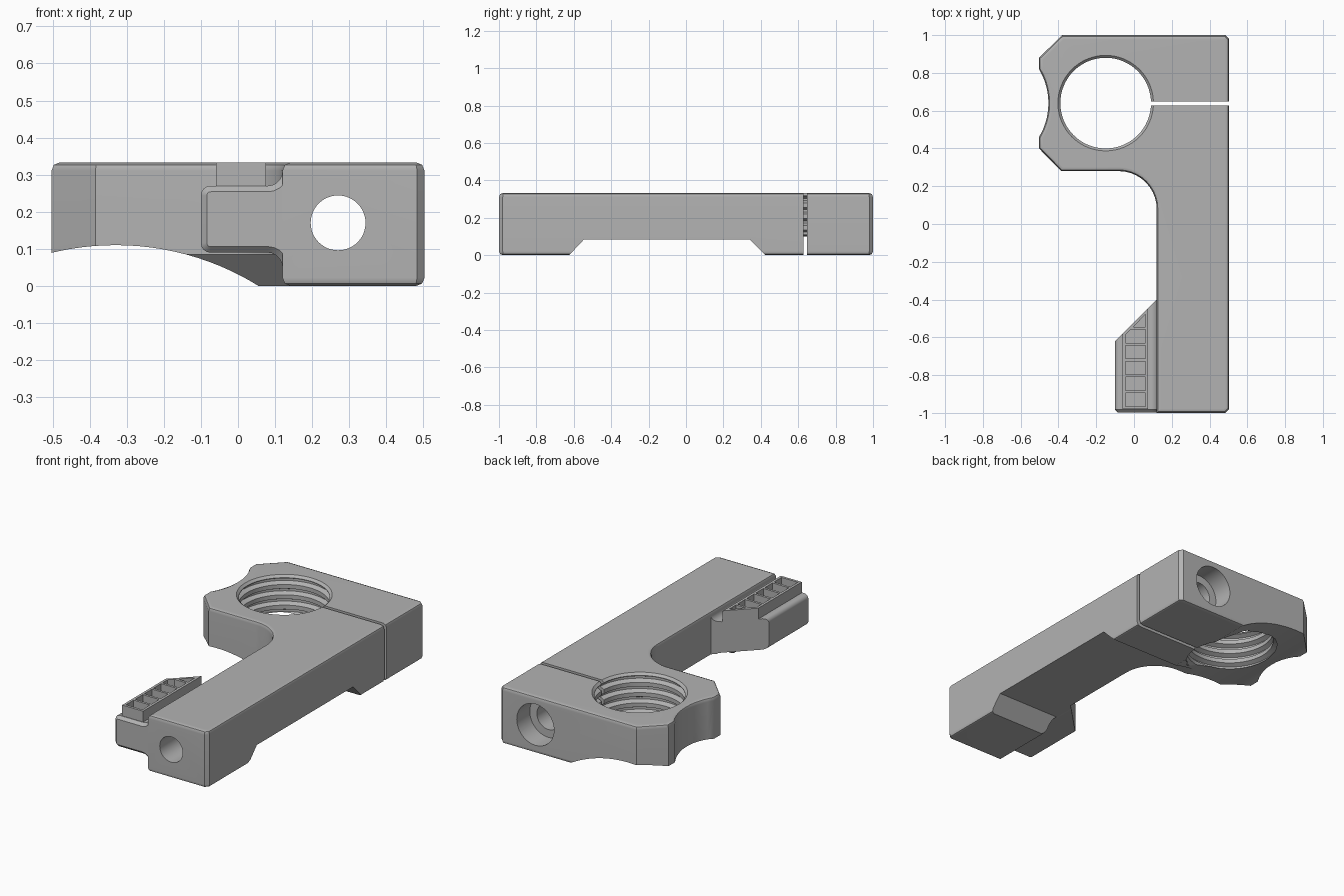
import bpy, bmesh
from math import sin, cos, radians
from mathutils import Vector

cube = bpy.data.objects.get("Cube")
if cube:
    bpy.data.objects.remove(cube, do_unlink=True)

grey = bpy.data.materials.new("plain_grey")
grey.use_nodes = True
colour = (0.45, 0.45, 0.45, 1)
grey.diffuse_color = colour
for node in grey.node_tree.nodes:
    if node.type == 'BSDF_PRINCIPLED':
        node.inputs["Base Color"].default_value = colour

TOP, SIDE = 0.333, 0.503


def arc(cx, cy, r, a0, a1, n):
    angles = [radians(a0 + (a1 - a0) * i / n) for i in range(n + 1)]
    return [(cx + r * cos(a), cy + r * sin(a)) for a in angles]


def circle(cx, cy, r, n=48):
    return arc(cx, cy, r, 0, 360, n)[:-1]


def box(x0, x1, y0, y1):
    return [(x0, y0), (x1, y0), (x1, y1), (x0, y1)]


def inset(outline, d):
    """Move a counter-clockwise outline inwards with mitred corners."""
    pts = [Vector(p) for p in outline]
    result = []
    for i, p in enumerate(pts):
        e0 = (p - pts[i - 1]).normalized()
        e1 = (pts((i + 1) % len(pts)) if callable(pts) else pts[(i + 1) % len(pts)]) - p
        e1.normalize()
        n0, n1 = Vector((-e0.y, e0.x)), Vector((-e1.y, e1.x))
        result.append(p + (n0 + n1) * d / (1 + n0.dot(n1)))
    return result


def prism(name, outline, levels, axis='z'):
    """Loft an outline through (inset, height) levels along an axis."""
    place = {'z': lambda a, b, h: (a, b, h),
             'y': lambda a, b, h: (a, h, b),
             'x': lambda a, b, h: (h, a, b)}[axis]
    bm = bmesh.new()
    rings = [[bm.verts.new(place(p[0], p[1], h)) for p in inset(outline, d)]
             for d, h in levels]
    n = len(outline)
    for low, high in zip(rings, rings[1:]):
        for i in range(n):
            j = (i + 1) % n
            bm.faces.new((low[i], low[j], high[j], high[i]))
    bm.faces.new(rings[0][::-1])
    bm.faces.new(rings[-1])
    bmesh.ops.recalc_face_normals(bm, faces=bm.faces)
    mesh = bpy.data.meshes.new(name)
    bm.to_mesh(mesh)
    bm.free()
    obj = bpy.data.objects.new(name, mesh)
    bpy.context.collection.objects.link(obj)
    mesh.materials.append(grey)
    return obj


def straight(lo, hi):
    return [(0, lo), (0, hi)]


def rounded(lo, hi, r):
    k = r * 0.29
    return [(r, lo), (k, lo + k), (0, lo + r), (0, hi - r), (k, hi - k), (r, hi)]


def combine(target, other, operation='DIFFERENCE'):
    mod = target.modifiers.new("combine", 'BOOLEAN')
    mod.operation, mod.solver, mod.object = operation, 'EXACT', other
    bpy.context.view_layer.objects.active = target
    bpy.ops.object.modifier_apply(modifier=mod.name)
    bpy.data.objects.remove(other, do_unlink=True)


# Head and arm: one rounded plan shape
c = 0.02
plan = [(-0.38, 1), (-SIDE, 0.88)]
plan += arc(-0.802, 0.64, 0.349, 31, -31, 10)
plan += [(-SIDE, 0.4), (-0.385, 0.28)]
plan += arc(-0.08, 0.08, 0.2, 90, 0, 10)
plan += [(0.12, -1), (SIDE - c, -1), (SIDE, c - 1), (SIDE, 1 - c), (SIDE - c, 1)]
body = prism("clamp_body", plan, rounded(0, TOP, 0.022))

# Arched underside of the head
combine(body, prism("arch_cutter", arc(-0.33, -0.62, 0.73, 50, 130, 32),
                    straight(0, 1.1), 'y'))

# Side tab at the front, filleted into the arm and mitred at its rear
tab_shape = [(0.2, 0.05), (0.2, 0.31)]
tab_shape += arc(0.08, 0.31, 0.04, 0, -90, 5)
tab_shape += arc(-0.075, 0.245, 0.025, 90, 180, 4)
tab_shape += arc(-0.075, 0.115, 0.025, 180, 270, 4)
tab_shape += arc(0.08, 0.05, 0.04, 90, 0, 5)
tab = prism("tab", tab_shape, [(0.016, -0.999), (0, -0.983), (0, -0.25)], 'y')
mitre = [(-0.3, -0.82), (0.3, -0.22), (0.3, 0), (-0.3, 0)]
combine(tab, prism("mitre_cutter", mitre, straight(-0.1, 0.5)))
combine(body, tab, 'UNION')

# Relief under the arm
relief = [(-0.7, -0.085), (0.5, -0.085), (0.34, 0.085), (-0.545, 0.085)]
relief[0], relief[1] = (-0.705, -0.085), (0.51, -0.085)
combine(body, prism("relief_cutter", relief, straight(-1, 1), 'x'))

# Threaded bore with a flared mouth
thread = [(0, -0.05)]
for k in range(5):
    z = 0.02 + 0.06 * k
    thread += [(0, z + 0.02), (-0.025, z + 0.032), (-0.025, z + 0.044), (0, z + 0.056)]
thread += [(0, 0.32), (-0.025, 0.345)]
combine(body, prism("bore_cutter", circle(-0.15, 0.64, 0.24, 64), thread))

# Clamping slit, long screw hole and its counterbore
combine(body, prism("slit_cutter", box(0, 0.7, 0.627, 0.648), straight(-0.1, 0.5)))
combine(body, prism("screw_cutter", circle(0.27, 0.17, 0.074), straight(-1.1, 1.1), 'y'))
combine(body, prism("counterbore_cutter", circle(0.27, 0.17, 0.12),
                    straight(0.88, 1.1), 'y'))

# Ribbed rack on the tab
rack_plan = [(-0.06, -0.98), (0.075, -0.98), (0.075, -0.445), (-0.06, -0.58)]
rack = prism("ribbed_rack", rack_plan, straight(0.255, TOP))
x0, x1, pitch, size = -0.045, 0.06, 0.084, 0.07
for i in range(6):
    y0 = -0.965 + pitch * i
    y1 = y0 + size
    if i < 4:
        pocket = box(x0, x1, y0, y1)
    elif i == 4:
        pocket = [(x0, y0), (x1, y0), (x1, y1), (y1 + 0.54, y1), (x0, x0 - 0.54)]
    else:
        pocket = [(y0 + 0.54, y0), (x1, y0), (x1, x1 - 0.54)]
    combine(rack, prism("pocket_cutter", pocket, straight(0.285, 0.4)))

# Shading
bpy.ops.object.select_all(action='DESELECT')
body.select_set(True)
bpy.context.view_layer.objects.active = body
bpy.ops.object.shade_smooth_by_angle(angle=radians(28))
weighted = body.modifiers.new("even_normals", 'WEIGHTED_NORMAL')
weighted.keep_sharp = True
